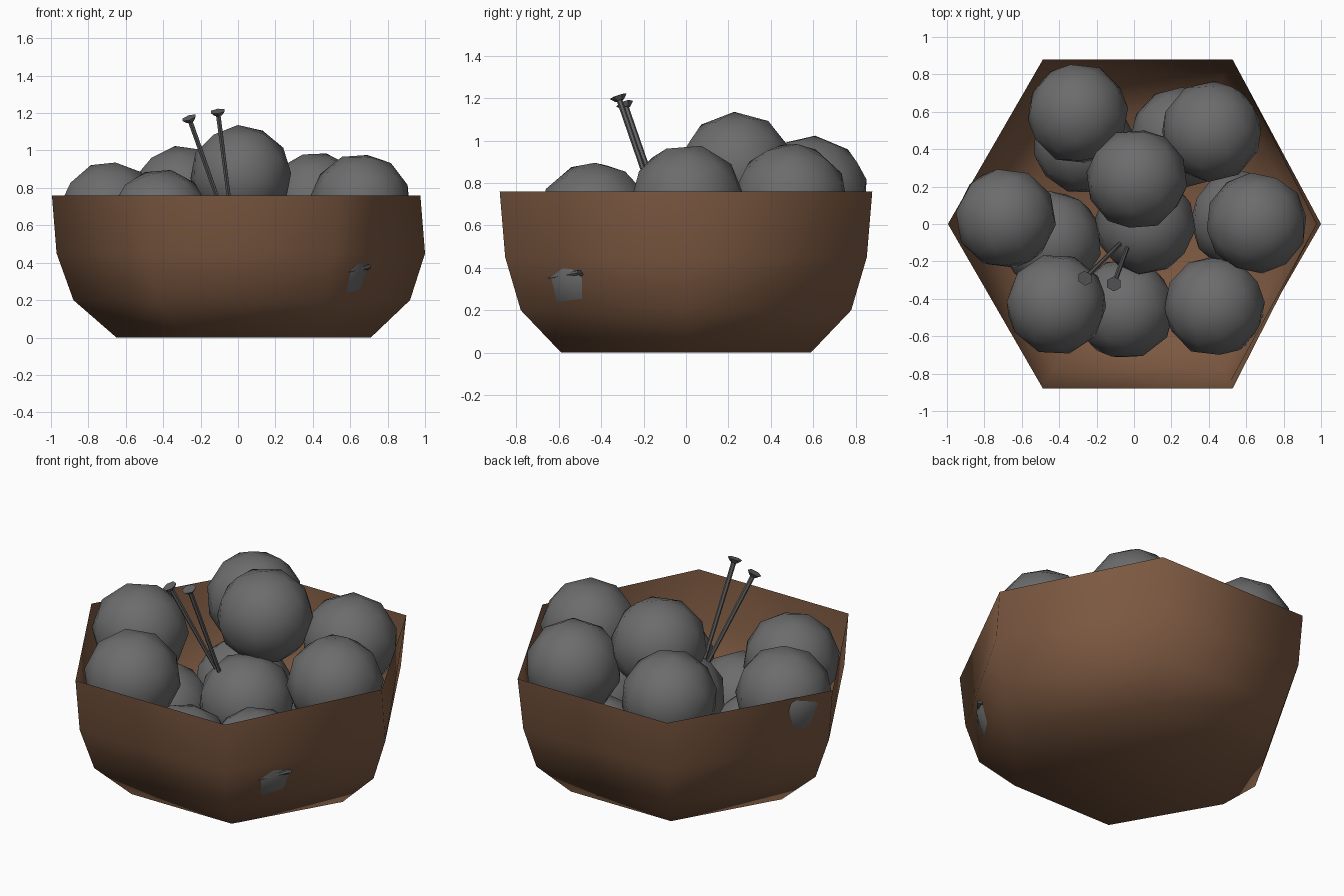
import bpy, bmesh, math, random
from mathutils import Vector, Euler

random.seed(4)
old = bpy.data.objects.get("Cube")
if old:
    bpy.data.objects.remove(old, do_unlink=True)


def material(name, rgb):
    m = bpy.data.materials.new(name)
    m.use_nodes = True
    m.diffuse_color = (*rgb, 1)
    m.node_tree.nodes["Principled BSDF"].inputs["Base Color"].default_value = (*rgb, 1)
    return m


brown = material("brown_wood", (0.20, 0.098, 0.052))
grey = material("grey_stone", (0.15, 0.15, 0.15))
iron = material("dark_iron", (0.12, 0.12, 0.125))


def finish(bm, name, mat, smooth=True):
    mesh = bpy.data.meshes.new(name)
    for f in bm.faces:
        f.smooth = smooth
    bm.to_mesh(mesh)
    bm.free()
    mesh.materials.append(mat)
    ob = bpy.data.objects.new(name, mesh)
    bpy.context.collection.objects.link(ob)
    return ob


# Six-sided open bowl: height, radius and x centre of each ring
SIDES = 6
rings = [(0, 0.68, 0.03), (0.2, 0.9, 0.02), (0.45, 0.985, 0.015), (0.76, 1.015, 0.02)]
bm = bmesh.new()
loops = []
for z, r, cx in rings:
    loops.append([bm.verts.new((cx + r * math.cos(i * math.tau / SIDES),
                                r * math.sin(i * math.tau / SIDES), z))
                  for i in range(SIDES)])
loops[-1][0].co.x = 0.975  # rim corner leaning slightly inwards
bm.faces.new(loops[0][::-1])
for low, high in zip(loops, loops[1:]):
    for i in range(SIDES):
        j = (i + 1) % SIDES
        bm.faces.new((low[i], low[j], high[j], high[i]))
finish(bm, "bowl", brown)

# Heap of faceted balls: upper layer, then lower layer
balls = [
    (0.015, 0.24, 0.865), (-0.30, 0.59, 0.755), (0.415, 0.495, 0.72),
    (0.655, 0.005, 0.715), (-0.685, 0.03, 0.67), (-0.415, -0.43, 0.63),
    (0.43, -0.44, 0.38), (0.06, 0.0, 0.45), (-0.05, -0.455, 0.28),
    (-0.44, -0.09, 0.30), (-0.27, 0.43, 0.30), (0.25, 0.46, 0.28),
    (0.57, 0.02, 0.32),
]
for n, centre in enumerate(balls):
    bm = bmesh.new()
    bmesh.ops.create_icosphere(bm, subdivisions=2, radius=0.272)
    turn = Euler([random.uniform(0, math.tau) for _ in range(3)]).to_matrix()
    bmesh.ops.rotate(bm, verts=bm.verts, matrix=turn)
    bmesh.ops.translate(bm, verts=bm.verts, vec=centre)
    finish(bm, f"ball_{n + 1}", grey)


def rod(bm, start, end, r1, r2, sides=6):
    start, end = Vector(start), Vector(end)
    axis = end - start
    made = bmesh.ops.create_cone(bm, cap_ends=True, segments=sides,
                                 radius1=r1, radius2=r2, depth=axis.length)["verts"]
    turn = Vector((0, 0, 1)).rotation_difference(axis).to_matrix()
    bmesh.ops.rotate(bm, verts=made, matrix=turn)
    bmesh.ops.translate(bm, verts=made, vec=(start + end) / 2)


# Nails standing in the heap: shaft and flat head
nails = [((-0.03, -0.06, 0.52), (-0.262, -0.29, 1.175)),
         ((-0.02, -0.085, 0.52), (-0.108, -0.32, 1.21))]
for n, (tip, top) in enumerate(nails):
    bm = bmesh.new()
    direction = (Vector(top) - Vector(tip)).normalized()
    rod(bm, tip, top, 0.011, 0.014)
    rod(bm, Vector(top) - direction * 0.022, top, 0.022, 0.042)
    finish(bm, f"nail_{n + 1}", iron, smooth=False)

# Nail point poking out through the bowl wall
bm = bmesh.new()
rod(bm, (0.59, -0.65, 0.35), (0.70, -0.505, 0.378), 0.004, 0.013)
rod(bm, (0.70, -0.505, 0.378), (0.69, -0.488, 0.366), 0.013, 0.006)
finish(bm, "nail_poking_out", iron, smooth=False)
